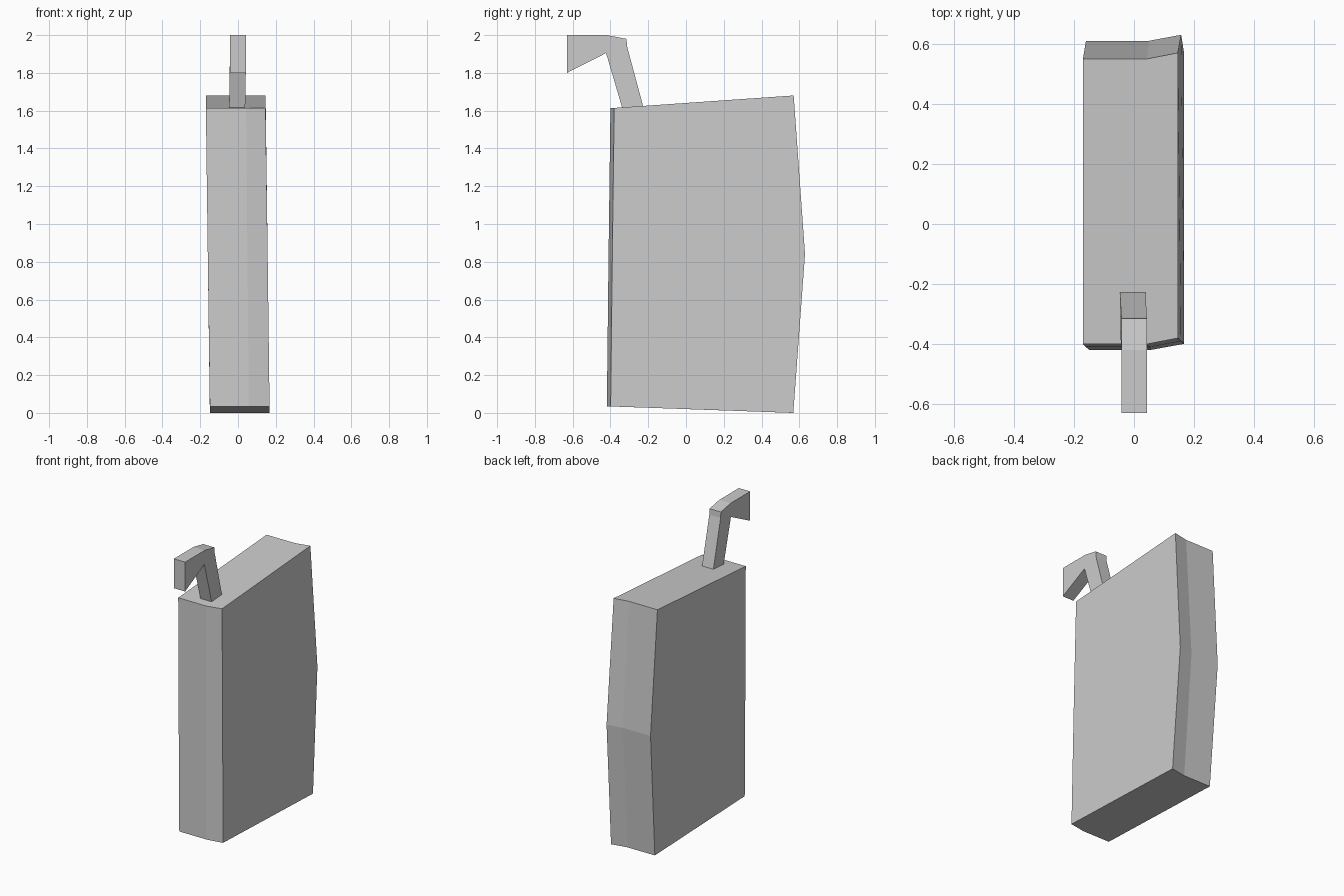
import bpy
import bmesh

if "Cube" in bpy.data.objects:
    bpy.data.objects.remove(bpy.data.objects["Cube"])


def make_object(name, rings):
    """Skin a stack of equal-length rings and cap both ends."""
    bm = bmesh.new()
    loops = [[bm.verts.new(p) for p in ring] for ring in rings]
    n = len(loops[0])
    for a, b in zip(loops, loops[1:]):
        for i in range(n):
            j = (i + 1) % n
            bm.faces.new((a[i], a[j], b[j], b[i]))
    bm.faces.new(loops[0][::-1])
    bm.faces.new(loops[-1])
    bmesh.ops.recalc_face_normals(bm, faces=bm.faces)
    mesh = bpy.data.meshes.new(name)
    bm.to_mesh(mesh)
    bm.free()
    obj = bpy.data.objects.new(name, mesh)
    bpy.context.collection.objects.link(obj)
    return obj


def body_ring(xs, front, back, z_front, z_back):
    """Plan outline: ends are flat up to a fold, then slant back by 0.02."""
    steps = (0, 0, 0.02)
    def point(x, y):
        t = (y - front) / (back - front)
        return (x, y, z_front + t * (z_back - z_front))
    near = [point(x, front + s) for x, s in zip(xs, steps)]
    far = [point(x, back + s) for x, s in zip(xs, steps)]
    return near + far[::-1]


# Slab body: slightly leaning, with a ridge halfway up its back
make_object("body", [
    body_ring((-0.149, 0.057, 0.167), -0.419, 0.548, 0.035, 0.003),
    body_ring((-0.16, 0.05, 0.157), -0.41, 0.61, 0.84, 0.84),
    body_ring((-0.17, 0.043, 0.146), -0.40, 0.55, 1.613, 1.679),
])

# Bent spout: side profile (y, z) given thickness in x, foot shifted left
profile = [(-0.63, 1.80), (-0.423, 1.905), (-0.337, 1.612), (-0.226, 1.62),
           (-0.312, 1.94), (-0.315, 1.98), (-0.42, 2.0), (-0.63, 2.0)]
make_object("bent_spout", [
    [(x - (0.005 if z < 1.7 else 0), y, z) for y, z in profile]
    for x in (-0.042, 0.043)
])

# Bottom corners rest on the ground
for obj in bpy.data.objects:
    if obj.name == "body":
        low = min(v.co.z for v in obj.data.vertices)
        for v in obj.data.vertices:
            if v.co.z < 0.02:
                v.co.z -= low
